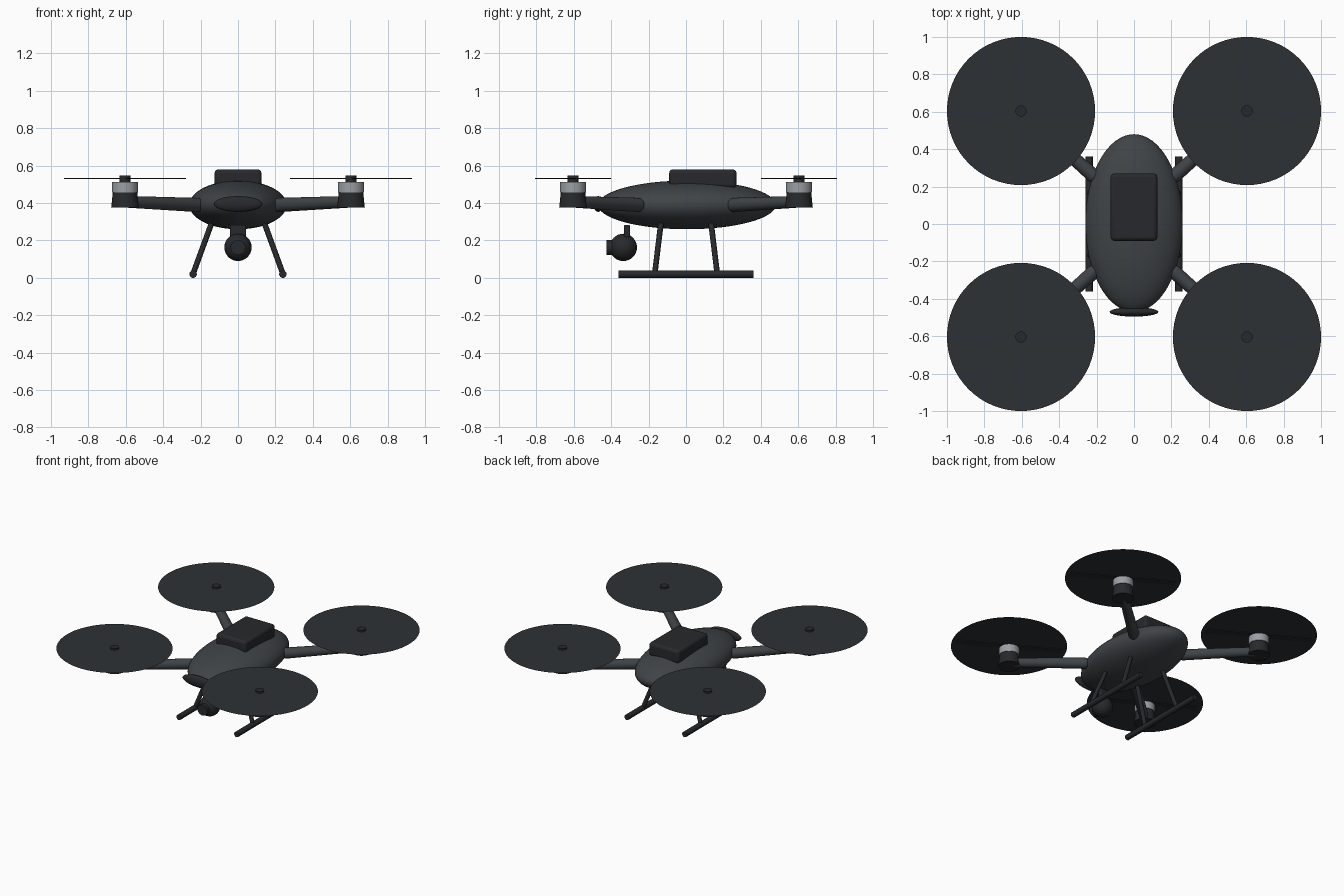
import bpy, math
from mathutils import Vector

if "Cube" in bpy.data.objects:
    bpy.data.objects.remove(bpy.data.objects["Cube"])


def material(name, rgb):
    m = bpy.data.materials.new(name)
    m.diffuse_color = (*rgb, 1)
    m.use_nodes = True
    m.node_tree.nodes["Principled BSDF"].inputs["Base Color"].default_value = m.diffuse_color
    return m


SHELL = material("shell_grey", (0.05, 0.057, 0.063))
DARK = material("dark_plastic", (0.02, 0.022, 0.025))
ROTOR = material("rotor_grey", (0.027, 0.031, 0.036))
METAL = material("motor_metal", (0.33, 0.35, 0.37))


def finish(name, mat, smooth=True):
    o = bpy.context.object
    o.name = name
    o.data.materials.append(mat)
    if smooth:
        bpy.ops.object.shade_smooth_by_angle(angle=math.radians(40))
    return o


def ellipsoid(name, loc, radii, mat, seg=48, rings=24):
    bpy.ops.mesh.primitive_uv_sphere_add(segments=seg, ring_count=rings, radius=1, location=loc)
    bpy.context.object.scale = radii
    bpy.ops.object.transform_apply(location=False, rotation=False, scale=True)
    return finish(name, mat)


def rod(name, a, b, r1, r2, mat, seg=24):
    a, b = Vector(a), Vector(b)
    d = b - a
    bpy.ops.mesh.primitive_cone_add(vertices=seg, radius1=r1, radius2=r2, depth=d.length,
                                    location=(a + b) / 2,
                                    rotation=d.to_track_quat('Z', 'Y').to_euler())
    return finish(name, mat)


def box(name, loc, size, mat, bevel=0, rot=0):
    bpy.ops.mesh.primitive_cube_add(size=1, location=loc, rotation=(0, 0, rot))
    o = bpy.context.object
    o.scale = size
    bpy.ops.object.transform_apply(location=False, rotation=False, scale=True)
    if bevel:
        mod = o.modifiers.new("bevel", 'BEVEL')
        mod.width, mod.segments = bevel, 3
    return finish(name, mat)


# fuselage, nose visor and battery
ellipsoid("body", (0, 0.005, 0.39), (0.26, 0.475, 0.13), SHELL, 64, 32)
ellipsoid("nose_visor", (0, -0.47, 0.395), (0.13, 0.025, 0.042), DARK)
box("battery", (0, 0.09, 0.53), (0.25, 0.36, 0.1), DARK, 0.02)

# arms, motors and rotors
C, R = 0.604, 0.396
for sx, side in ((-1, "left"), (1, "right")):
    for sy, end in ((-1, "front"), (1, "back")):
        tag = f"{end}_{side}"
        x, y = sx * C, sy * C
        root = (sx * 0.22, sy * 0.26, 0.39)
        rod("arm_" + tag, root, (x, y, 0.407), 0.038, 0.031, SHELL)
        ellipsoid("arm_root_" + tag, root, (0.038,) * 3, SHELL, 24, 12)
        rod("motor_base_" + tag, (x, y, 0.375), (x, y, 0.46), 0.074, 0.065, DARK, 32)
        rod("motor_bell_" + tag, (x, y, 0.457), (x, y, 0.513), 0.07, 0.07, METAL, 32)
        rod("rotor_hub_" + tag, (x, y, 0.51), (x, y, 0.546), 0.03, 0.03, DARK)
        bpy.ops.mesh.primitive_circle_add(vertices=64, radius=R, fill_type='NGON',
                                          location=(x, y, 0.534))
        finish("rotor_disc_" + tag, ROTOR, False)
        box("rotor_blade_" + tag, (x, y, 0.531), (0.72, 0.055, 0.004), DARK,
            rot=math.radians(150))

# landing gear
for sx, side in ((-1, "left"), (1, "right")):
    rod("skid_" + side, (sx * 0.24, -0.36, 0.02), (sx * 0.24, 0.36, 0.02), 0.02, 0.02, DARK)
    for sy, end in ((-1, "front"), (1, "back")):
        rod(f"strut_{end}_{side}", (sx * 0.24, sy * 0.167, 0.022),
            (sx * 0.135, sy * 0.132, 0.31), 0.015, 0.015, DARK, 16)

# camera gimbal
box("gimbal_mount", (0, -0.315, 0.25), (0.085, 0.032, 0.066), DARK, 0.006)
ellipsoid("camera_ball", (0, -0.335, 0.163), (0.073,) * 3, DARK, 32, 16)
rod("camera_lens", (0, -0.36, 0.163), (0, -0.424, 0.163), 0.04, 0.04, DARK, 32)
